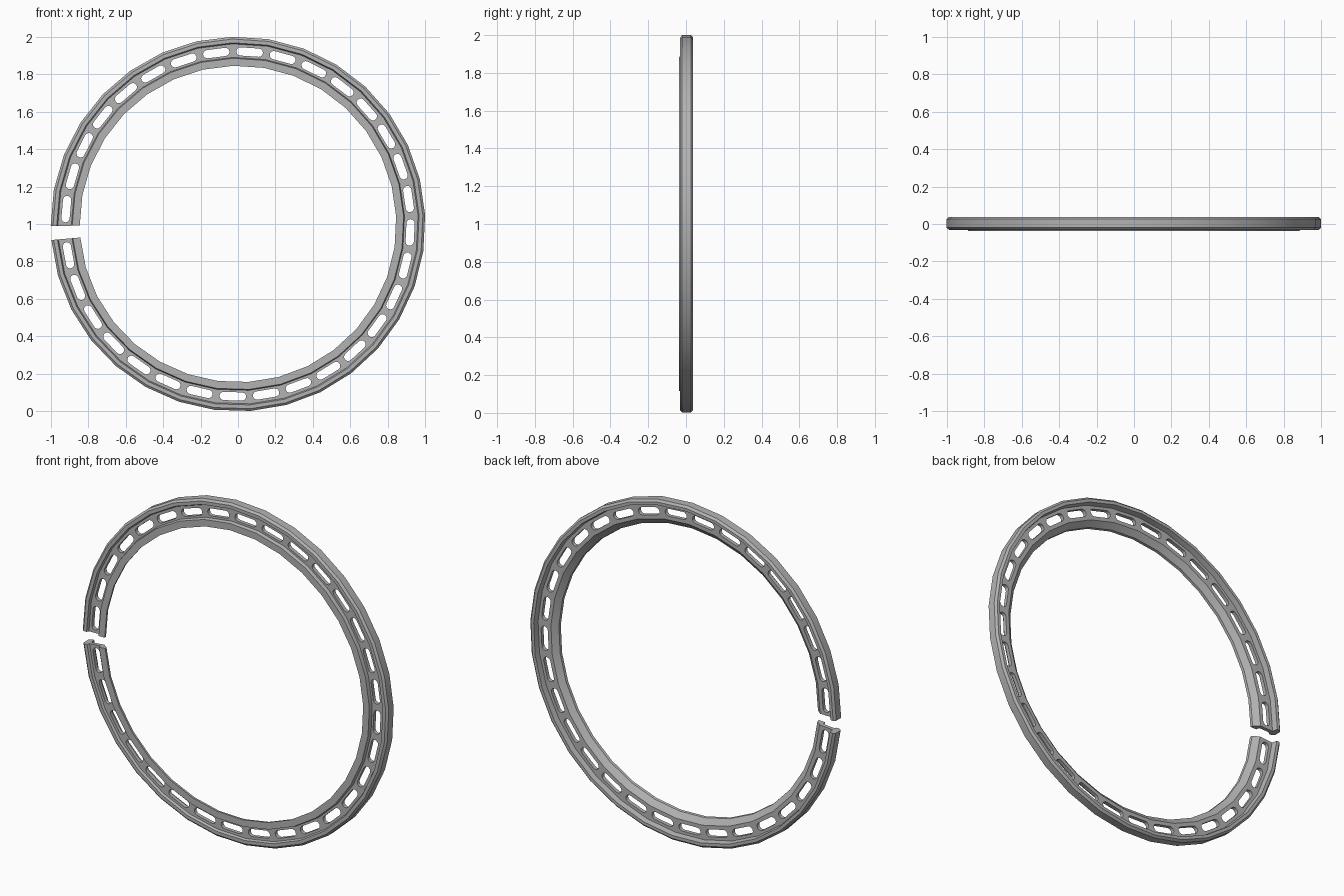
import bpy, bmesh, math
from mathutils import Matrix, Vector

cube = bpy.data.objects.get("Cube")
if cube:
    bpy.data.objects.remove(cube, do_unlink=True)

SEGMENTS = 32
START = math.radians(180.6)      # upper side of the gap
SWEEP = math.radians(355.7)      # clockwise to the lower side
STEP = SWEEP / SEGMENTS
CENTRE = Vector((0, 0, 1))

grey = bpy.data.materials.new("plain grey")
grey.use_nodes = True
colour = (0.45, 0.45, 0.45, 1)
grey.diffuse_color = colour
grey.node_tree.nodes["Principled BSDF"].inputs["Base Color"].default_value = colour


def make_object(name, bm):
    bmesh.ops.recalc_face_normals(bm, faces=bm.faces)
    mesh = bpy.data.meshes.new(name)
    bm.to_mesh(mesh)
    bm.free()
    mesh.materials.append(grey)
    obj = bpy.data.objects.new(name, mesh)
    bpy.context.collection.objects.link(obj)
    return obj


# Cross-section as (radius, depth): inner flange, thin web, chamfered outer rim
profile = [
    (0.845, -0.0375), (0.885, -0.0375), (0.89, -0.017), (0.962, -0.017),
    (0.968, -0.031), (0.988, -0.031), (1.0, -0.02), (1.0, 0.026),
    (0.988, 0.0375), (0.97, 0.0375), (0.964, 0.005), (0.88, 0.005),
    (0.847, -0.022),
]

# Split ring swept around the gap
bm = bmesh.new()
rings = []
for i in range(SEGMENTS + 1):
    a = START - i * STEP
    rings.append([bm.verts.new(CENTRE + Vector((r * math.cos(a), y, r * math.sin(a))))
                  for r, y in profile])
count = len(profile)
for r0, r1 in zip(rings, rings[1:]):
    for j in range(count):
        k = (j + 1) % count
        bm.faces.new((r0[j], r0[k], r1[k], r1[j]))
bm.faces.new(rings[0])
bm.faces.new(rings[-1])
ring = make_object("split_ring", bm)

# Rounded slot cutters, one in the middle of each segment
HALF, RADIUS, ARC = 0.049, 0.022, 6
outline = []
for side in (1, -1):
    for n in range(ARC + 1):
        t = -math.pi / 2 + math.pi * n / ARC
        outline.append((side * (HALF + RADIUS * math.cos(t)), side * RADIUS * math.sin(t)))
bm = bmesh.new()
for i in range(SEGMENTS):
    a = START - (i + 0.5) * STEP
    radial = Vector((math.cos(a), 0, math.sin(a)))
    along = Vector((-math.sin(a), 0, math.cos(a)))
    base = [CENTRE + radial * (0.92 + v) + along * u for u, v in outline]
    front = [bm.verts.new(p + Vector((0, -0.1, 0))) for p in base]
    back = [bm.verts.new(p + Vector((0, 0.1, 0))) for p in base]
    bm.faces.new(front)
    bm.faces.new(back[::-1])
    for j in range(len(base)):
        k = (j + 1) % len(base)
        bm.faces.new((front[j], back[j], back[k], front[k]))
cutter = make_object("slot_cutter", bm)
cutter.hide_render = True

# Cut the slots and drop the cutter
cut = ring.modifiers.new("slots", 'BOOLEAN')
cut.operation = 'DIFFERENCE'
cut.solver = 'EXACT'
cut.object = cutter
bpy.context.view_layer.update()
result = bpy.data.meshes.new_from_object(ring.evaluated_get(bpy.context.evaluated_depsgraph_get()))
ring.modifiers.clear()
ring.data = result
bpy.data.objects.remove(cutter, do_unlink=True)

bpy.ops.object.select_all(action='DESELECT')
ring.select_set(True)
bpy.context.view_layer.objects.active = ring
bpy.ops.object.shade_smooth_by_angle(angle=math.radians(25))
